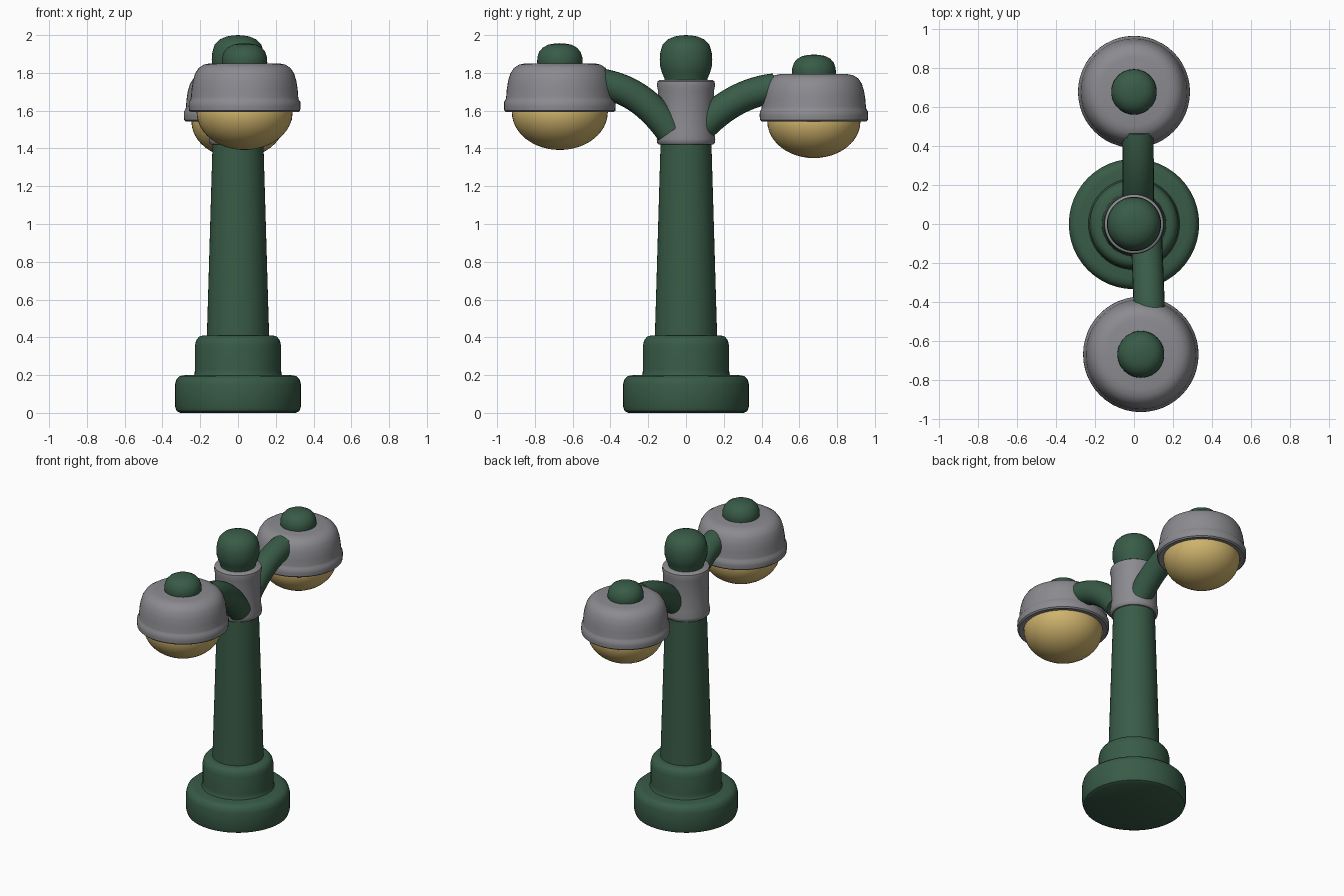
import bpy, bmesh, math
from mathutils import Vector

if "Cube" in bpy.data.objects:
    bpy.data.objects.remove(bpy.data.objects["Cube"])


def mat(name, col):
    m = bpy.data.materials.new(name)
    m.diffuse_color = (*col, 1)
    m.use_nodes = True
    m.node_tree.nodes["Principled BSDF"].inputs["Base Color"].default_value = m.diffuse_color
    return m


GREEN = mat("dark green", (0.04, 0.105, 0.063))
GREY = mat("grey metal", (0.26, 0.26, 0.28))
AMBER = mat("warm yellow glass", (0.62, 0.45, 0.15))


def finish(name, bm, material, angle=40):
    bmesh.ops.recalc_face_normals(bm, faces=bm.faces)
    me = bpy.data.meshes.new(name)
    bm.to_mesh(me)
    bm.free()
    ob = bpy.data.objects.new(name, me)
    bpy.context.collection.objects.link(ob)
    me.materials.append(material)
    bpy.ops.object.select_all(action='DESELECT')
    ob.select_set(True)
    bpy.context.view_layer.objects.active = ob
    bpy.ops.object.shade_smooth_by_angle(angle=math.radians(angle))
    return ob


def lathe(name, profile, material, loc=(0, 0, 0), s=1.0, n=48):
    """Revolve (radius, height) points around z."""
    bm = bmesh.new()
    vs = [bm.verts.new((r, 0, z)) for r, z in profile]
    es = [bm.edges.new(p) for p in zip(vs, vs[1:])]
    bmesh.ops.spin(bm, geom=vs + es, cent=(0, 0, 0), axis=(0, 0, 1),
                   angle=2 * math.pi, steps=n, use_duplicate=False)
    bmesh.ops.remove_doubles(bm, verts=bm.verts, dist=1e-4)
    bmesh.ops.scale(bm, vec=(s, s, s), verts=bm.verts)
    bmesh.ops.translate(bm, vec=loc, verts=bm.verts)
    return finish(name, bm, material)


def tube(name, ctrl, r, material, steps=14, n=24):
    """Round tube along a cubic Bezier curve."""
    a, b, c, d = map(Vector, ctrl)
    bm = bmesh.new()
    rings = []
    for i in range(steps + 1):
        t = i / steps
        u = 1 - t
        p = a * u**3 + b * 3 * u * u * t + c * 3 * u * t * t + d * t**3
        tan = ((b - a) * u * u + (c - b) * 2 * u * t + (d - c) * t * t).normalized()
        side = tan.cross(Vector((0, 0, 1))).normalized()
        up = side.cross(tan)
        rings.append([bm.verts.new(p + r * (math.cos(k * 2 * math.pi / n) * side
                                            + math.sin(k * 2 * math.pi / n) * up))
                      for k in range(n)])
    for r0, r1 in zip(rings, rings[1:]):
        for k in range(n):
            bm.faces.new((r0[k], r0[(k + 1) % n], r1[(k + 1) % n], r1[k]))
    bm.faces.new(rings[0])
    bm.faces.new(rings[-1])
    return finish(name, bm, material)


# stepped base, column, collar and finial
lathe("base_lower", [(0, 0), (.305, 0), (.325, .01), (.334, .035), (.334, .15),
                     (.326, .178), (.308, .195), (.28, .2), (0, .2)], GREEN)
lathe("base_upper", [(0, .19), (.24, .19), (.23, .207), (.228, .23), (.228, .355),
                     (.222, .383), (.207, .403), (.185, .41), (0, .41)], GREEN)
lathe("column", [(0, .4), (.165, .4), (.134, 1.45), (0, 1.45)], GREEN)
lathe("collar", [(0, 1.42), (.143, 1.42), (.153, 1.43), (.155, 1.45), (.149, 1.49),
                 (.147, 1.6), (.149, 1.71), (.154, 1.735), (.151, 1.755),
                 (.14, 1.763), (0, 1.763)], GREY)
lathe("finial", [(0, 1.74), (.112, 1.74), (.114, 1.77), (.127, 1.8), (.137, 1.835),
                 (.139, 1.87), (.136, 1.91), (.123, 1.95), (.097, 1.977),
                 (.06, 1.993), (.03, 1.998), (0, 2)], GREEN)

# lamp heads: heights measured from the bottom of the shade rim
SHADE = [(0, .005), (.27, .005), (.285, 0), (.294, .008), (.296, .03), (.295, .055),
         (.287, .066), (.284, .08), (.281, .12), (.274, .165), (.262, .205),
         (.243, .234), (.215, .252), (.18, .259), (0, .259)]
CAP = [(0, .24), (.115, .24), (.12, .262), (.119, .29), (.109, .32), (.09, .342),
       (.062, .357), (.03, .363), (0, .365)]
GLOBE = [(0, .02), (.25, .02)] + [(.254 * math.cos(a), -.2 * math.sin(a))
         for a in (i * math.pi / 24 for i in range(12))] + [(0, -.2)]

for side, x, y, z, s in (("front", .035, -.668, 1.592, 1.0), ("back", 0, .677, 1.543, .97)):
    lathe(side + "_shade", SHADE, GREY, (x, y, z), s)
    lathe(side + "_shade_cap", CAP, GREEN, (x, y, z), s)
    lathe(side + "_globe", GLOBE, AMBER, (x, y, z), s)

# curved arms from the collar up into the shades
tube("front_arm", [(.065, -.08, 1.49), (.068, -.19, 1.64), (.074, -.30, 1.72),
                   (.079, -.46, 1.745)], .08, GREEN)
tube("back_arm", [(.022, .06, 1.49), (.022, .18, 1.62), (.021, .31, 1.70),
                  (.021, .47, 1.718)], .08, GREEN)
